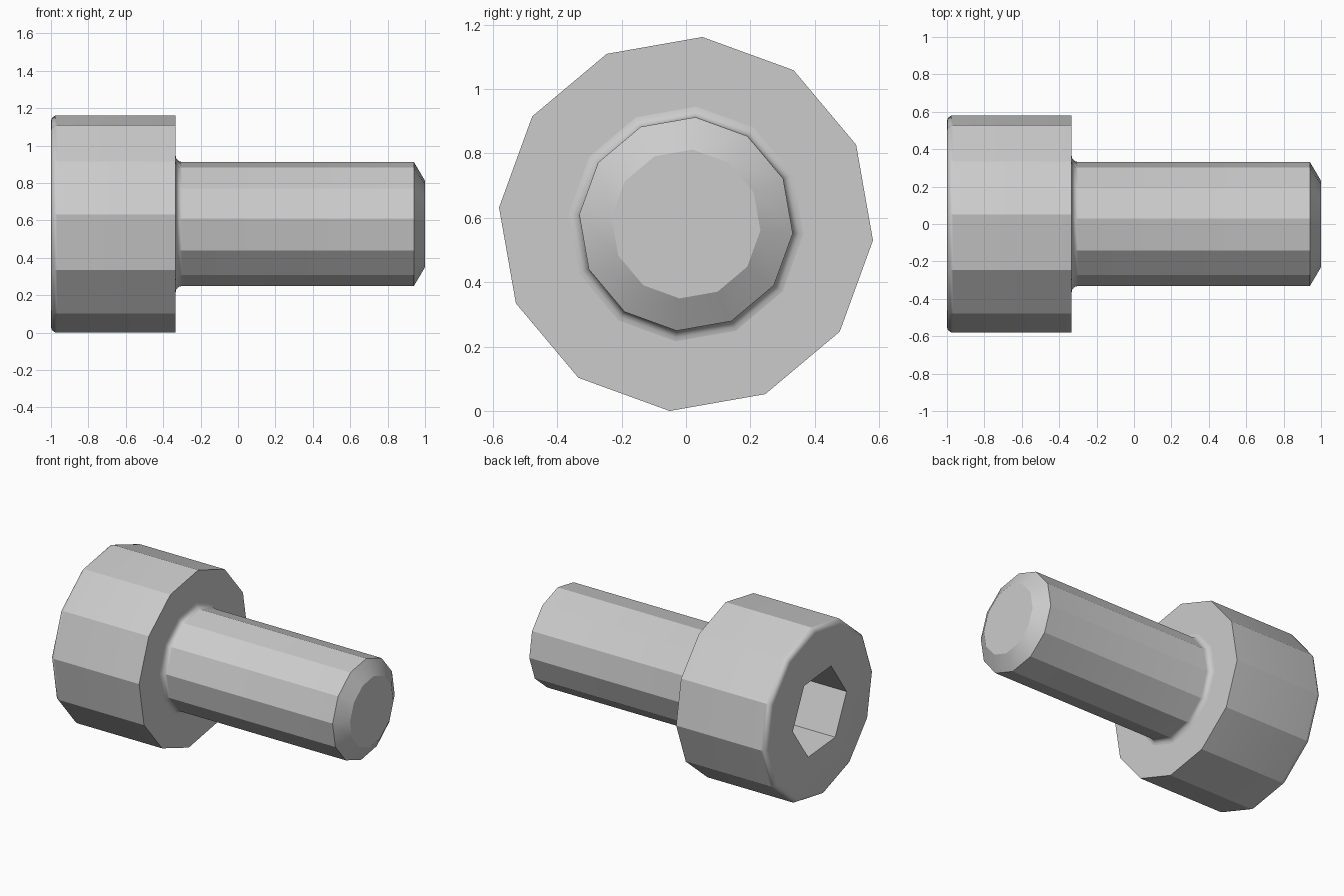
import bpy
import bmesh
from math import sin, cos, pi, radians

cube = bpy.data.objects.get("Cube")
if cube:
    bpy.data.objects.remove(cube, do_unlink=True)

SIDES = 12
AXIS_Z = 0.581
HEAD_R, SHANK_R, KEY_R = 0.583, 0.333, 0.289
HEAD_X, SEAT_X, TIP_X = -1.0, -0.333, 1.0
ROUND = 0.033
SOCKET_DEPTH = 0.333

steel = bpy.data.materials.new("steel_grey")
steel.use_nodes = True
steel.diffuse_color = (0.6, 0.6, 0.6, 1)
steel.node_tree.nodes["Principled BSDF"].inputs["Base Color"].default_value = (0.6, 0.6, 0.6, 1)


def ring(bm, x, r, sides=SIDES, turn=25):
    """Polygon of vertices around the screw axis."""
    angles = [radians(turn) + 2 * pi * i / sides for i in range(sides)]
    return [bm.verts.new((x, r * cos(a), AXIS_Z + r * sin(a))) for a in angles]


def skin(bm, rings):
    """Join equal rings with quads."""
    for a, b in zip(rings, rings[1:]):
        n = len(a)
        for i in range(n):
            j = (i + 1) % n
            bm.faces.new((a[i], a[j], b[j], b[i]))


def arc(cx, cr, start, end, steps=4):
    """Quarter-round profile as (x, radius) points."""
    angles = [radians(start + (end - start) * i / steps) for i in range(steps + 1)]
    return [(cx + ROUND * cos(a), cr + ROUND * sin(a)) for a in angles]


def finish(bm, name):
    bmesh.ops.recalc_face_normals(bm, faces=bm.faces)
    mesh = bpy.data.meshes.new(name)
    bm.to_mesh(mesh)
    bm.free()
    mesh.materials.append(steel)
    obj = bpy.data.objects.new(name, mesh)
    bpy.context.collection.objects.link(obj)
    bpy.ops.object.select_all(action="DESELECT")
    obj.select_set(True)
    bpy.context.view_layer.objects.active = obj
    bpy.ops.object.shade_smooth_by_angle(angle=radians(29))


# Head: rounded outer rim, flat underside, hexagonal socket
bm = bmesh.new()
profile = arc(HEAD_X + ROUND, HEAD_R - ROUND, 180, 90)
profile += [(SEAT_X, HEAD_R), (SEAT_X, SHANK_R + ROUND)]
rings = [ring(bm, x, r) for x, r in profile]
skin(bm, rings)
rim = rings[0]
mouth = ring(bm, HEAD_X, KEY_R, 6, 55)
floor = ring(bm, HEAD_X + SOCKET_DEPTH, KEY_R, 6, 55)
skin(bm, [mouth, floor])
bm.faces.new(floor)
for i in range(6):
    outer = [rim[(2 * i + k) % SIDES] for k in (1, 2, 3)]
    bm.faces.new([mouth[i]] + outer + [mouth[(i + 1) % 6]])
finish(bm, "screw_head")

# Shank: fillet under the head, straight body, chamfered tip
bm = bmesh.new()
profile = arc(SEAT_X + ROUND, SHANK_R + ROUND, 180, 270)
profile += [(0.94, SHANK_R), (TIP_X, 0.232)]
rings = [ring(bm, x, r) for x, r in profile]
skin(bm, rings)
bm.faces.new(rings[-1])
finish(bm, "screw_shank")
